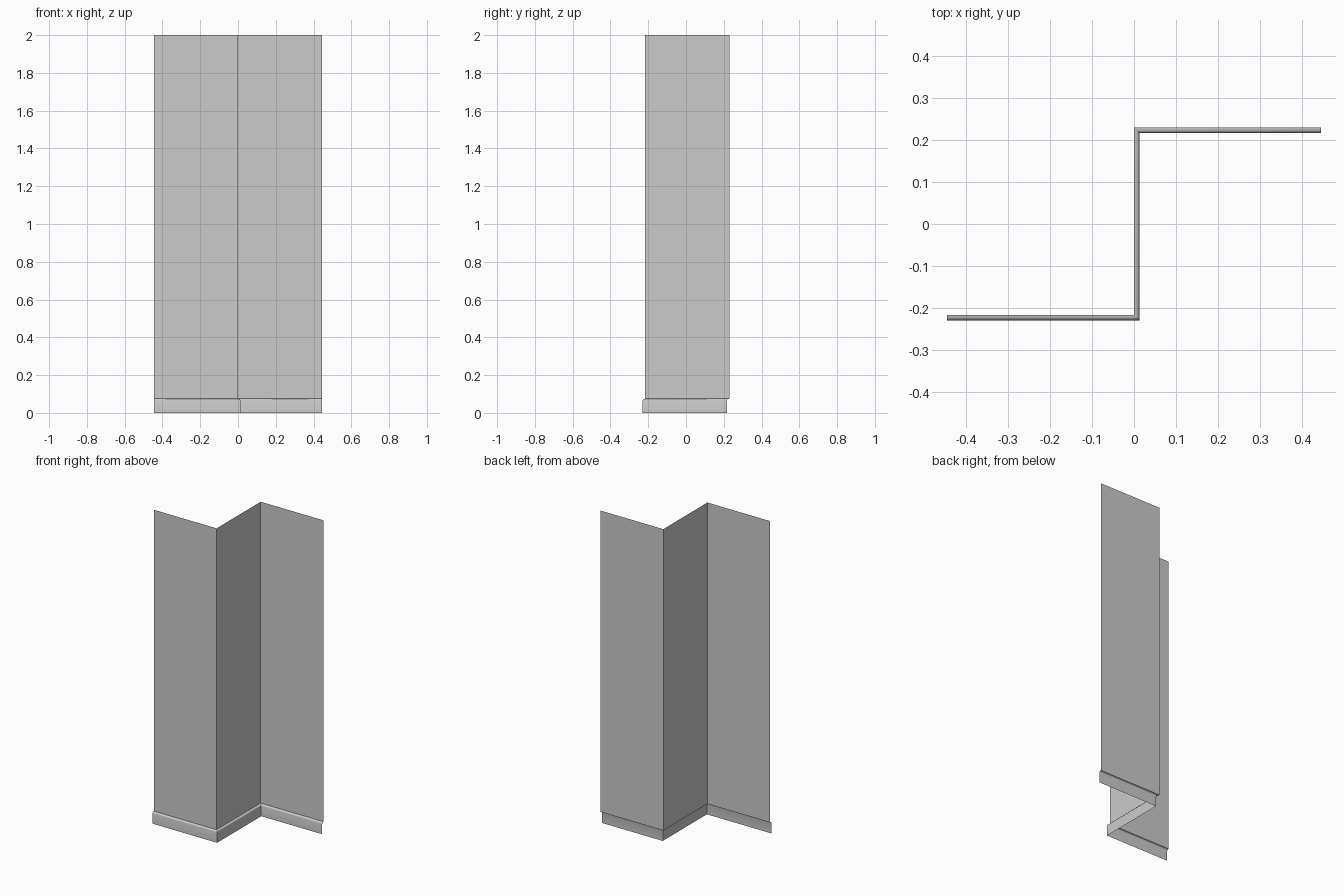
import bpy, bmesh

if "Cube" in bpy.data.objects:
    bpy.data.objects.remove(bpy.data.objects["Cube"])

HALF = 0.444       # half width in x
D = 0.013          # how far the skirting stands out
Y0, Y1 = -0.229 + D, 0.229


def path(d):
    """Z-shaped plan, offset by d to the front/right with mitred corners."""
    return [(-HALF, Y0 - d), (d, Y0 - d), (d, Y1 - d), (HALF, Y1 - d)]


def sweep(name, profile):
    """Sweep an (offset, z) profile along the plan as an open sheet."""
    bm = bmesh.new()
    rows = [[bm.verts.new((x, y, z)) for x, y in path(d)] for d, z in profile]
    for a, b in zip(rows, rows[1:]):
        for i in range(3):
            bm.faces.new((a[i], a[i + 1], b[i + 1], b[i]))
    mesh = bpy.data.meshes.new(name)
    bm.to_mesh(mesh)
    bm.free()
    obj = bpy.data.objects.new(name, mesh)
    bpy.context.collection.objects.link(obj)
    return obj


# Wall panels: thin sheet ending at the top of the skirting
wall = sweep("wall", [(0, 0.075), (0, 2.0)])

# Skirting board: open sheet with a rounded top edge
skirting = sweep("skirting_board", [
    (D, 0), (D, 0.065), (D * 0.92, 0.069), (D * 0.72, 0.0725),
    (D * 0.42, 0.0745), (0, 0.075)])

# Smooth the rounded lip, keep the corners crisp
bpy.context.view_layer.objects.active = skirting
skirting.select_set(True)
bpy.ops.object.shade_smooth_by_angle(angle=0.6)
